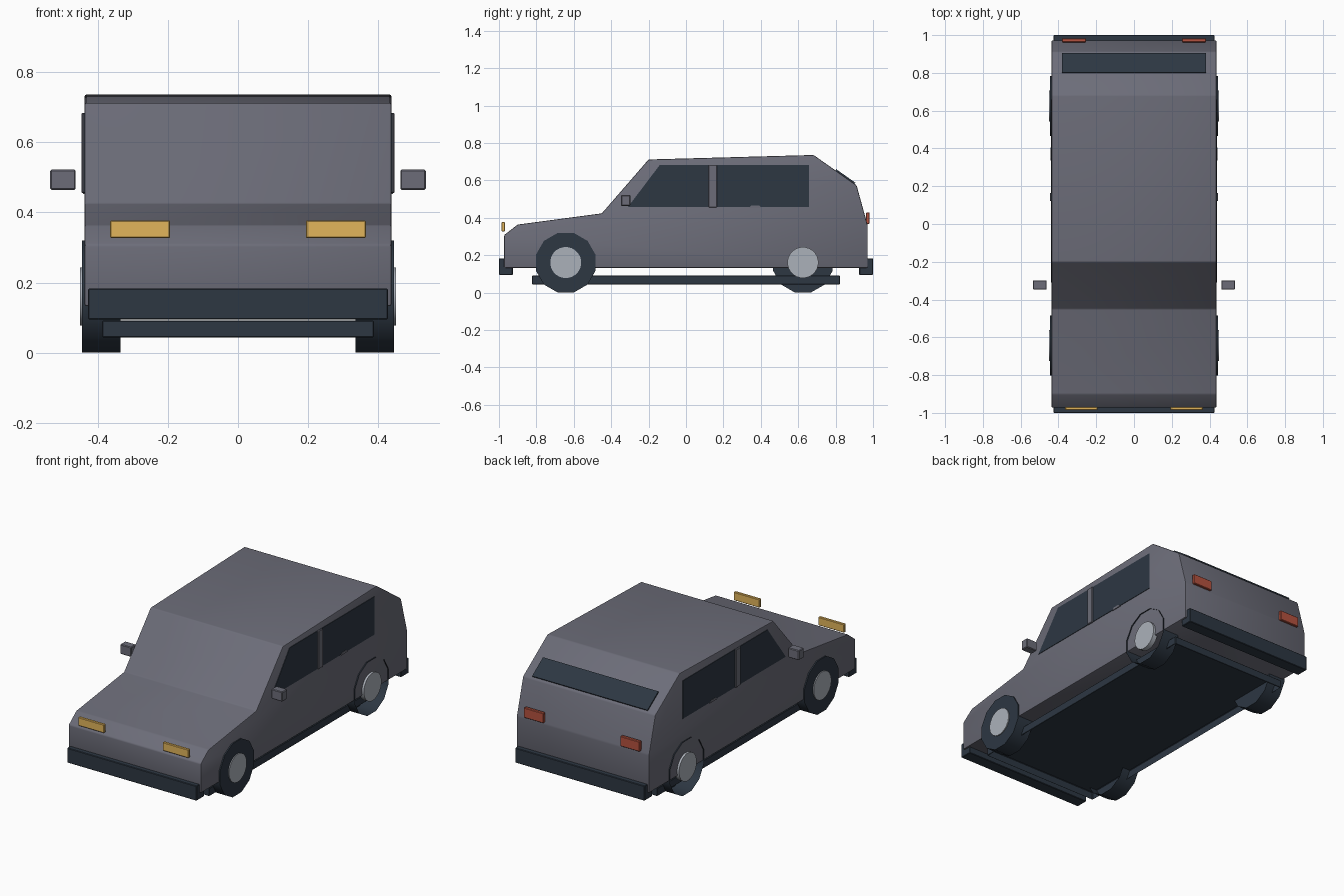
import bpy, bmesh, math
from mathutils import Matrix, Vector

cube = bpy.data.objects.get("Cube")
if cube:
    bpy.data.objects.remove(cube, do_unlink=True)


def material(name, r, g, b):
    m = bpy.data.materials.new(name)
    m.use_nodes = True
    m.diffuse_color = (r, g, b, 1)
    m.node_tree.nodes["Principled BSDF"].inputs["Base Color"].default_value = (r, g, b, 1)
    return m


PAINT = material("grey_paint", 0.15, 0.152, 0.19)
DARK = material("dark_trim", 0.026, 0.038, 0.055)
AMBER = material("amber_lamp", 0.76, 0.46, 0.105)
RED = material("red_lamp", 0.46, 0.085, 0.05)
METAL = material("hub_metal", 0.41, 0.44, 0.49)


def finish(name, bm, mat, smooth=None):
    mesh = bpy.data.meshes.new(name)
    bm.to_mesh(mesh)
    bm.free()
    mesh.materials.append(mat)
    ob = bpy.data.objects.new(name, mesh)
    bpy.context.collection.objects.link(ob)
    if smooth:
        bpy.ops.object.select_all(action="DESELECT")
        ob.select_set(True)
        bpy.context.view_layer.objects.active = ob
        bpy.ops.object.shade_smooth_by_angle(angle=math.radians(smooth))
    return ob


def box(name, x, y, z, mat, bevel=0.003, open_bottom=False):
    """Box given by its (low, high) range on each axis."""
    bm = bmesh.new()
    spans = (x, y, z)
    size = [b - a for a, b in spans]
    mid = Vector([(a + b) / 2 for a, b in spans])
    bmesh.ops.create_cube(bm, size=1, matrix=Matrix.Translation(mid) @ Matrix.Diagonal((*size, 1)))
    bmesh.ops.bevel(bm, geom=bm.edges[:], offset=bevel, segments=1, affect="EDGES")
    if open_bottom:
        bm.normal_update()
        bmesh.ops.delete(bm, context="FACES_ONLY", geom=[f for f in bm.faces if f.normal.z < -0.9])
    return finish(name, bm, mat)


def extrude_profile(name, points, x0, x1, mat, bevel=0):
    """Side outline in (y, z), drawn out across x."""
    bm = bmesh.new()
    face = bm.faces.new([bm.verts.new((x0, y, z)) for y, z in points])
    moved = bmesh.ops.extrude_face_region(bm, geom=[face])["geom"]
    bmesh.ops.translate(bm, vec=(x1 - x0, 0, 0),
                        verts=[v for v in moved if isinstance(v, bmesh.types.BMVert)])
    bmesh.ops.recalc_face_normals(bm, faces=bm.faces[:])
    if bevel:
        bmesh.ops.bevel(bm, geom=bm.edges[:], offset=bevel, segments=2, profile=0.5,
                        affect="EDGES")
    return finish(name, bm, mat, 35 if bevel else None)


def cylinder(name, x0, x1, y, z, radius, sides, mat, open_side=0):
    """Cylinder along x; open_side (+1 or -1) leaves that end uncapped."""
    bm = bmesh.new()
    place = (Matrix.Translation(((x0 + x1) / 2, y, z)) @ Matrix.Rotation(math.pi / 2, 4, "Y")
             @ Matrix.Rotation(math.pi / sides, 4, "Z"))
    bmesh.ops.create_cone(bm, cap_ends=True, segments=sides, radius1=radius, radius2=radius,
                          depth=abs(x1 - x0), matrix=place)
    bm.normal_update()
    if open_side:
        bmesh.ops.delete(bm, context="FACES_ONLY",
                         geom=[f for f in bm.faces if f.normal.x * open_side > 0.9])
    return finish(name, bm, mat, 35)


# Body shell with softened edges, and a floor tray that is open below
HALF = 0.437
body = [(-0.972, 0.133), (-0.972, 0.308), (-0.9, 0.364), (-0.45, 0.424), (-0.2, 0.712),
        (0.682, 0.736), (0.912, 0.574), (0.971, 0.36), (0.971, 0.133)]
extrude_profile("body", body, -HALF, HALF, PAINT, 0.006)
box("floor_tray", (-0.387, 0.387), (-0.823, 0.823), (0.044, 0.092), DARK, open_bottom=True)

# Bumpers
box("front_bumper", (-0.427, 0.427), (-1, -0.926), (0.095, 0.183), DARK)
box("rear_bumper", (-0.427, 0.427), (0.926, 1), (0.095, 0.183), DARK)

# Rear window, a thin plate on the tailgate slope
slope = Vector((0, 0.23, -0.162)).normalized()
normal = Vector((0, 0.162, 0.23)).normalized()
bm = bmesh.new()
frame = Matrix((Vector((1, 0, 0)), slope, normal)).transposed().to_4x4()
frame.translation = Vector((0, 0.85, 0.6177)) + normal * 0.003
bmesh.ops.create_cube(bm, size=1, matrix=frame @ Matrix.Diagonal((0.76, 0.126, 0.009, 1)))
finish("rear_window", bm, DARK)

glass = [(-0.311, 0.457), (-0.14, 0.683), (0.658, 0.683), (0.658, 0.457)]
handle = [(0.335, 0.453), (0.35, 0.467), (0.39, 0.467), (0.405, 0.453)]
for side, label in ((1, "left"), (-1, "right")):
    def span(a, b):
        return tuple(sorted((side * a, side * b)))

    # Side glass, door pillar, handle and mirror
    extrude_profile(f"{label}_side_window", glass, side * 0.432, side * 0.44, DARK)
    extrude_profile(f"{label}_door_handle", handle, side * 0.434, side * 0.442, PAINT)
    box(f"{label}_door_pillar", span(0.43, 0.446), (0.121, 0.165), (0.455, 0.683), PAINT)
    box(f"{label}_mirror", span(0.462, 0.535), (-0.347, -0.298), (0.464, 0.522), PAINT, 0.004)

    # Lamps
    box(f"{label}_headlight", span(0.193, 0.364), (-0.986, -0.968), (0.327, 0.377), AMBER)
    box(f"{label}_tail_light", span(0.253, 0.382), (0.962, 0.982), (0.368, 0.428), RED)

    # Wheels: front tyres open inwards, rear tyres open outwards
    for end, y, opening in (("front", -0.643, -side), ("rear", 0.625, side)):
        cylinder(f"{label}_{end}_tyre", side * 0.335, side * 0.444, y, 0.16,
                 0.165, 12, DARK, opening)
        cylinder(f"{label}_{end}_hub", side * 0.42, side * 0.45, y, 0.161, 0.083, 24, METAL)
